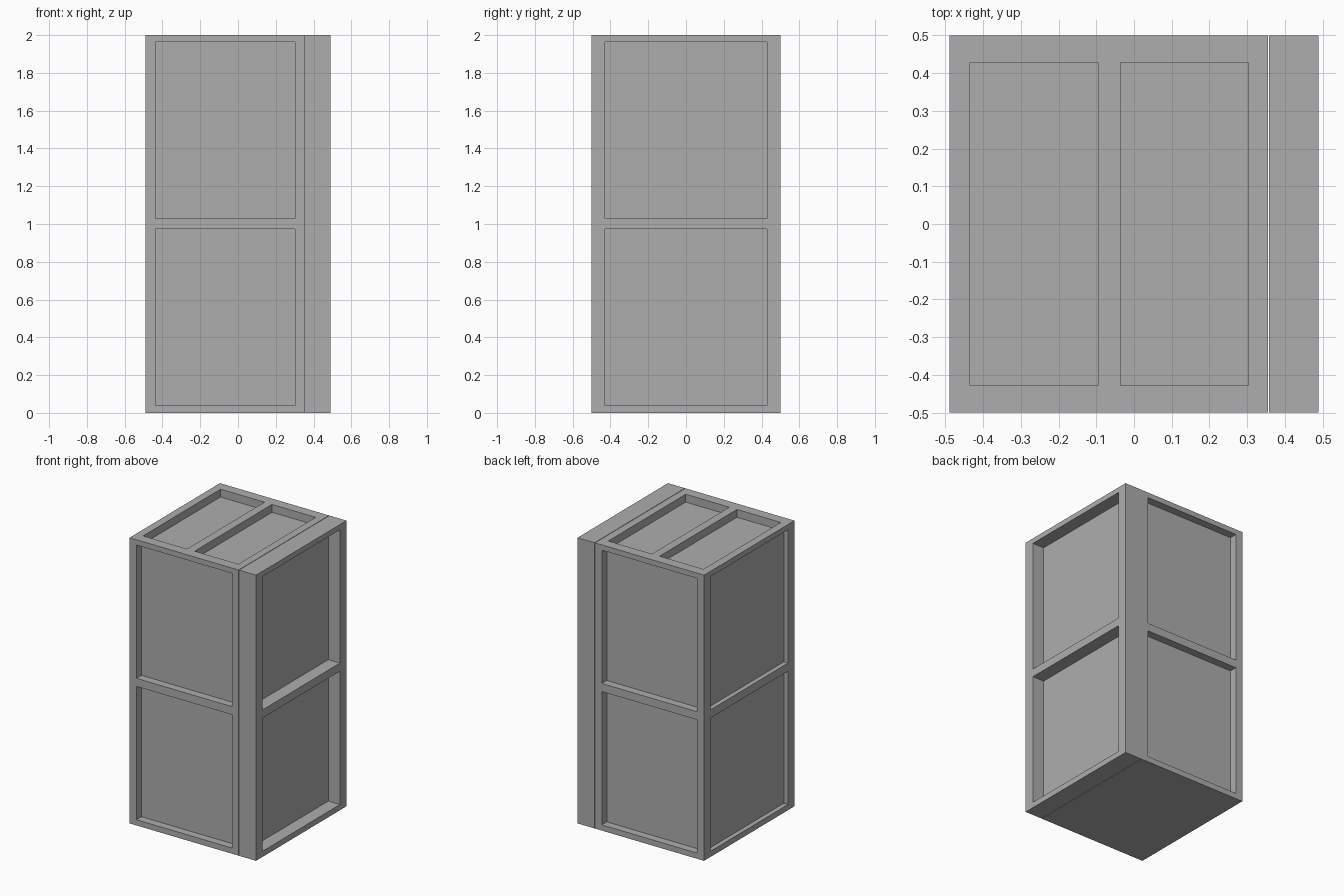
import bpy
import bmesh
from mathutils import Matrix, Vector

if "Cube" in bpy.data.objects:
    bpy.data.objects.remove(bpy.data.objects["Cube"], do_unlink=True)

grey = bpy.data.materials.new("mid_grey")
grey.use_nodes = True
COLOUR = (0.42, 0.42, 0.42, 1)
grey.diffuse_color = COLOUR
grey.node_tree.nodes["Principled BSDF"].inputs["Base Color"].default_value = COLOUR


def make_boxes(name, boxes):
    """One object made of axis-aligned boxes, each given as x, y and z ranges."""
    bm = bmesh.new()
    for ranges in boxes:
        low, high = (Vector(c) for c in zip(*ranges))
        bmesh.ops.create_cube(bm, size=1, matrix=Matrix.Translation((low + high) / 2)
                              @ Matrix.Diagonal((*(high - low), 1)))
    mesh = bpy.data.meshes.new(name)
    bm.to_mesh(mesh)
    bm.free()
    mesh.materials.append(grey)
    obj = bpy.data.objects.new(name, mesh)
    bpy.context.collection.objects.link(obj)
    return obj


def carve(obj, boxes):
    """Cut recesses into an object and discard the cutter."""
    cutter = make_boxes("recess_cutter", boxes)
    cutter.hide_render = True
    mod = obj.modifiers.new("recesses", 'BOOLEAN')
    mod.operation = 'DIFFERENCE'
    mod.solver = 'EXACT'
    mod.object = cutter
    bpy.context.view_layer.objects.active = obj
    bpy.ops.object.modifier_apply(modifier=mod.name)
    bpy.data.objects.remove(cutter, do_unlink=True)


HALF_X, HALF_Y, TOP, SEAM = 0.49, 0.5, 2.0, 0.355
OUT = 0.1          # how far cutters reach outside
DEPTH = 0.055      # recess depth on front, back and top
SIDE_DEPTH = 0.032
DOOR_DEPTH = 0.09
panel_x = (-0.437, 0.302)
panel_y = (-0.428, 0.428)
panel_rows = [(0.04, 0.973), (1.03, 1.963)]
top_columns = [(-0.435, -0.095), (-0.036, 0.302)]

# Main body with recessed panels on front, back, right side and top
body = make_boxes("cabinet_body", [((-HALF_X, SEAM), (-HALF_Y, HALF_Y), (0, TOP))])
cuts = []
for row in panel_rows:
    cuts.append((panel_x, (-HALF_Y - OUT, -HALF_Y + DEPTH), row))
    cuts.append((panel_x, (HALF_Y - DEPTH, HALF_Y + OUT), row))
    cuts.append(((-HALF_X - OUT, -HALF_X + SIDE_DEPTH), panel_y, row))
for column in top_columns:
    cuts.append((column, panel_y, (TOP - DEPTH, TOP + OUT)))
carve(body, cuts)

# Door slab on the left side, with two deeper panels and a hairline seam
door = make_boxes("door_slab", [((SEAM + 0.003, HALF_X), (-HALF_Y, HALF_Y), (0, TOP))])
carve(door, [((HALF_X - DOOR_DEPTH, HALF_X + OUT), panel_y, row) for row in panel_rows])
